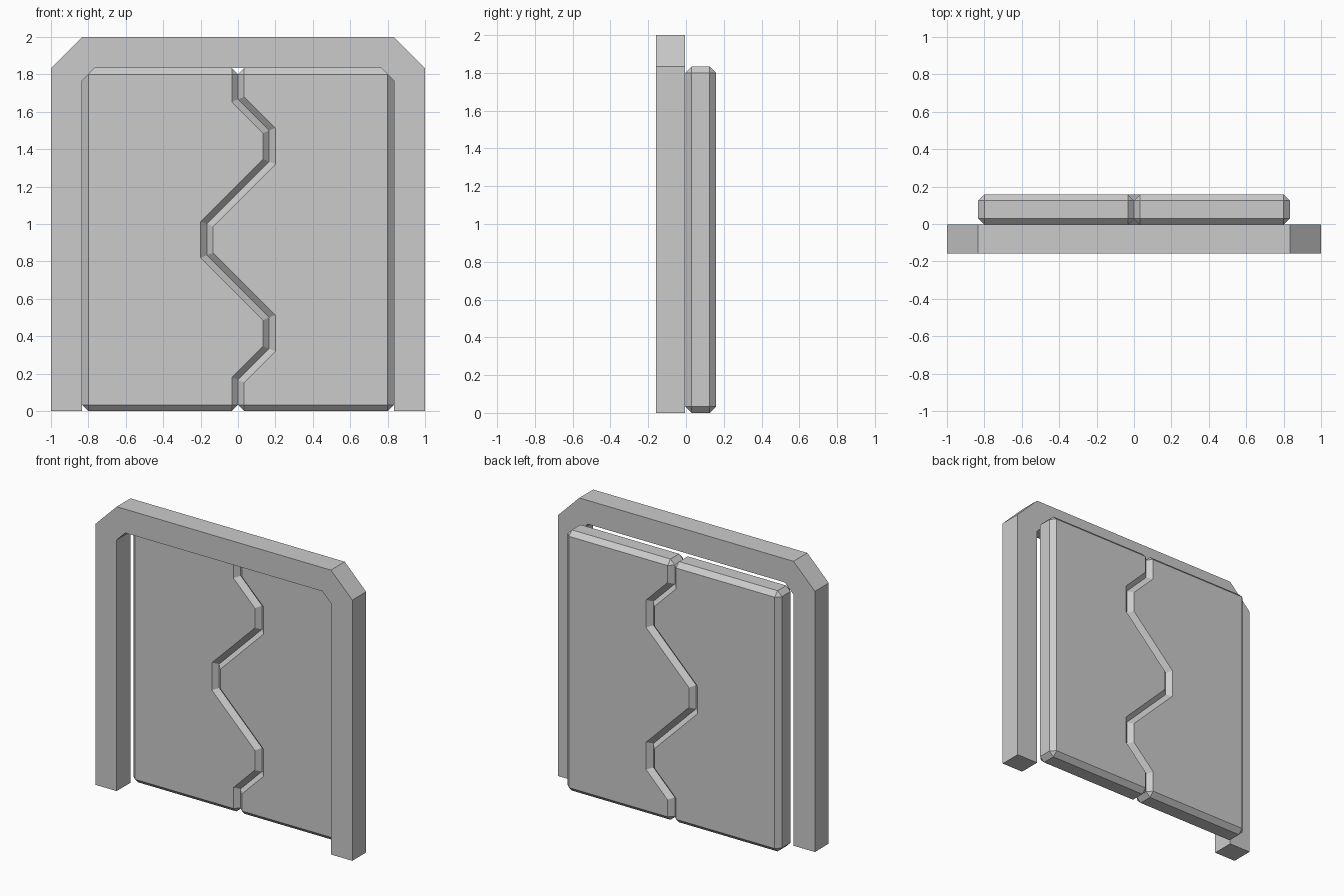
import bpy
import bmesh

if "Cube" in bpy.data.objects:
    bpy.data.objects.remove(bpy.data.objects["Cube"])

T = 1 / 6      # thickness unit shared by frame and doors
Y_SPLIT = -0.004


def extrude_profile(name, pts, y0, y1):
    """Extrude an (x, z) outline from y0 to y1."""
    bm = bmesh.new()
    face = bm.faces.new([bm.verts.new((x, y0, z)) for x, z in pts])
    ext = bmesh.ops.extrude_face_region(bm, geom=[face])
    verts = [v for v in ext["geom"] if isinstance(v, bmesh.types.BMVert)]
    bmesh.ops.translate(bm, verts=verts, vec=(0, y1 - y0, 0))
    bmesh.ops.recalc_face_normals(bm, faces=bm.faces)
    mesh = bpy.data.meshes.new(name)
    bm.to_mesh(mesh)
    bm.free()
    obj = bpy.data.objects.new(name, mesh)
    bpy.context.collection.objects.link(obj)
    return obj


# Door frame: chamfered arch, mirrored half outline
half = [(1 - T, 0), (1, 0), (1, 2 - T), (1 - T, 2)]
inner = [(1 - 1.4 * T, 2 - T), (1 - T, 2 - 1.4 * T)]
outline = half + [(-x, z) for x, z in reversed(half)]
outline += [(-x, z) for x, z in reversed(inner)] + inner
extrude_profile("door_frame", outline, -0.158, Y_SPLIT)

# Two door leaves meeting along an interlocking zigzag seam
seam = [(0, 0), (0, T), (T, 2 * T), (T, 3 * T), (-T, 5 * T), (-T, 6 * T),
        (T, 8 * T), (T, 9 * T), (0, 10 * T), (0, 11 * T)]
for name, side in (("left_door", -1), ("right_door", 1)):
    edge = side * (1 - T)
    leaf = extrude_profile(name, seam + [(edge, 11 * T), (edge, 0)],
                           Y_SPLIT, 0.158)
    # Bevel square edges only, leaving the 45 degree seam bends sharp
    bev = leaf.modifiers.new("edge_bevel", 'BEVEL')
    bev.width = 0.033
    bev.segments = 1
    bev.limit_method = 'ANGLE'
    bev.angle_limit = 1.05
